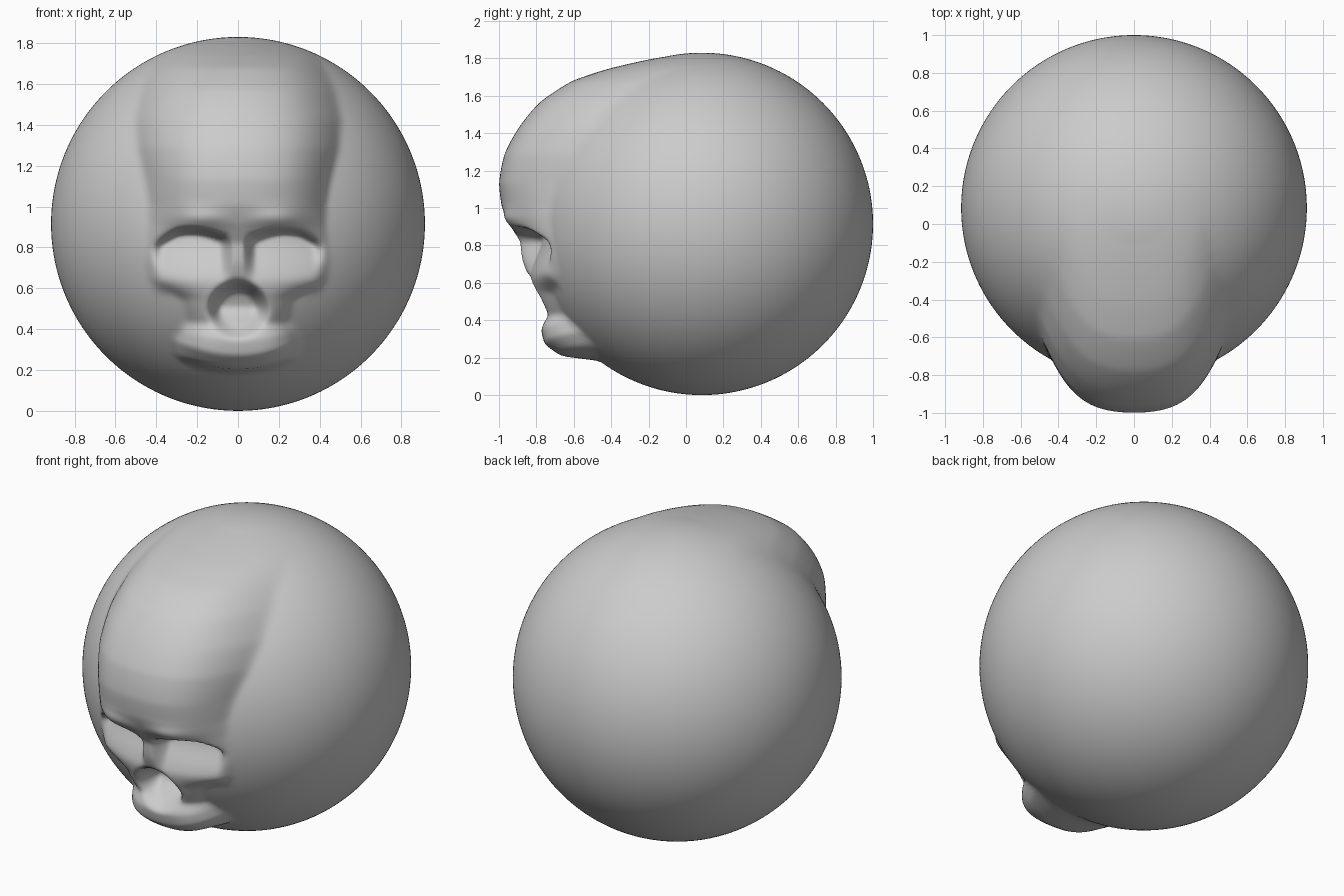
import bpy, bmesh, math
from mathutils import Matrix

if "Cube" in bpy.data.objects:
    bpy.data.objects.remove(bpy.data.objects["Cube"], do_unlink=True)

R, CY, CZ = 0.915, 0.085, 0.915

# (height, forward bulge, half width) of the face, from jaw to crown
FACE = [(0.185, 0.0, 0.30), (0.205, 0.17, 0.30), (0.27, 0.19, 0.31),
        (0.35, 0.14, 0.28), (0.42, 0.07, 0.24), (0.55, 0.06, 0.27),
        (0.64, 0.055, 0.44), (0.72, 0.065, 0.45), (0.82, 0.06, 0.44),
        (0.91, 0.11, 0.43), (1.01, 0.16, 0.43), (1.13, 0.195, 0.45),
        (1.29, 0.22, 0.49), (1.43, 0.222, 0.50), (1.57, 0.222, 0.47),
        (1.68, 0.19, 0.42), (1.74, 0.12, 0.38), (1.81, 0.0, 0.34)]


def smooth(a, b, t):
    t = min(1, max(0, (t - a) / (b - a)))
    return t * t * (3 - 2 * t)


def profile(z):
    if z <= FACE[0][0] or z >= FACE[-1][0]:
        return 0.0, 0.3
    for (z0, g0, w0), (z1, g1, w1) in zip(FACE, FACE[1:]):
        if z <= z1:
            t = (z - z0) / (z1 - z0)
            return g0 + (g1 - g0) * t, w0 + (w1 - w0) * t


def bulge(x, z):
    """Forward offset of the face from the ball."""
    ax = abs(x)
    # jaw line curves upward at the sides
    zj = z - 0.8 * x * x * (1 - smooth(0.3, 0.5, z))
    gain, width = profile(zj)
    # brow ridge fuller over each eye than between them
    gain += 0.03 * math.exp(-((ax - 0.2) / 0.13) ** 2 - ((z - 0.94) / 0.05) ** 2)
    gain *= max(0, 1 - (ax / width) ** 4)
    # eye sockets: sharp upper rim, floor sloping out to the cheekbone
    top = 0.905 - 1.6 * (ax - 0.23) ** 2 - 0.25 * max(0, ax - 0.3)
    socket = smooth(0, 0.045, top - z) * smooth(0.56, 0.68, z)
    socket *= smooth(0.02, 0.09, ax) * (1 - smooth(0.37, 0.43, ax))
    floor = 0.05 - 0.11 * smooth(0.6, 0.86, z)
    gain += (floor - gain) * socket
    # nasal opening: deep under the bridge, ramping out to the jaw
    r = math.hypot(ax / 0.155, (z - 0.495) / 0.15)
    nose = 1 - smooth(0.55, 1.0, r)
    gain += (0.05 - 0.16 * smooth(0.37, 0.52, z) - gain) * nose
    return gain


# Ball with its pole facing forward, pushed out into a skull face
bm = bmesh.new()
bmesh.ops.create_uvsphere(bm, u_segments=192, v_segments=180, radius=R,
                          matrix=Matrix.Rotation(math.pi / 2, 4, 'X'))
for v in bm.verts:
    v.co.y += CY
    v.co.z += CZ
    if v.co.y < CY:
        v.co.y -= bulge(v.co.x, v.co.z)
bmesh.ops.recalc_face_normals(bm, faces=bm.faces)
front = [v for v in bm.verts if v.co.y < -0.2]
for _ in range(2):
    bmesh.ops.smooth_vert(bm, verts=front, factor=0.5,
                          use_axis_x=True, use_axis_y=True, use_axis_z=True)
mesh = bpy.data.meshes.new("skull_ball")
bm.to_mesh(mesh)
bm.free()
ball = bpy.data.objects.new("skull_ball", mesh)
bpy.context.collection.objects.link(ball)

# Plain grey
mat = bpy.data.materials.new("plain_grey")
mat.use_nodes = True
grey = (0.6, 0.6, 0.6, 1)
mat.diffuse_color = grey
mat.node_tree.nodes["Principled BSDF"].inputs["Base Color"].default_value = grey
mesh.materials.append(mat)
for p in mesh.polygons:
    p.use_smooth = True
